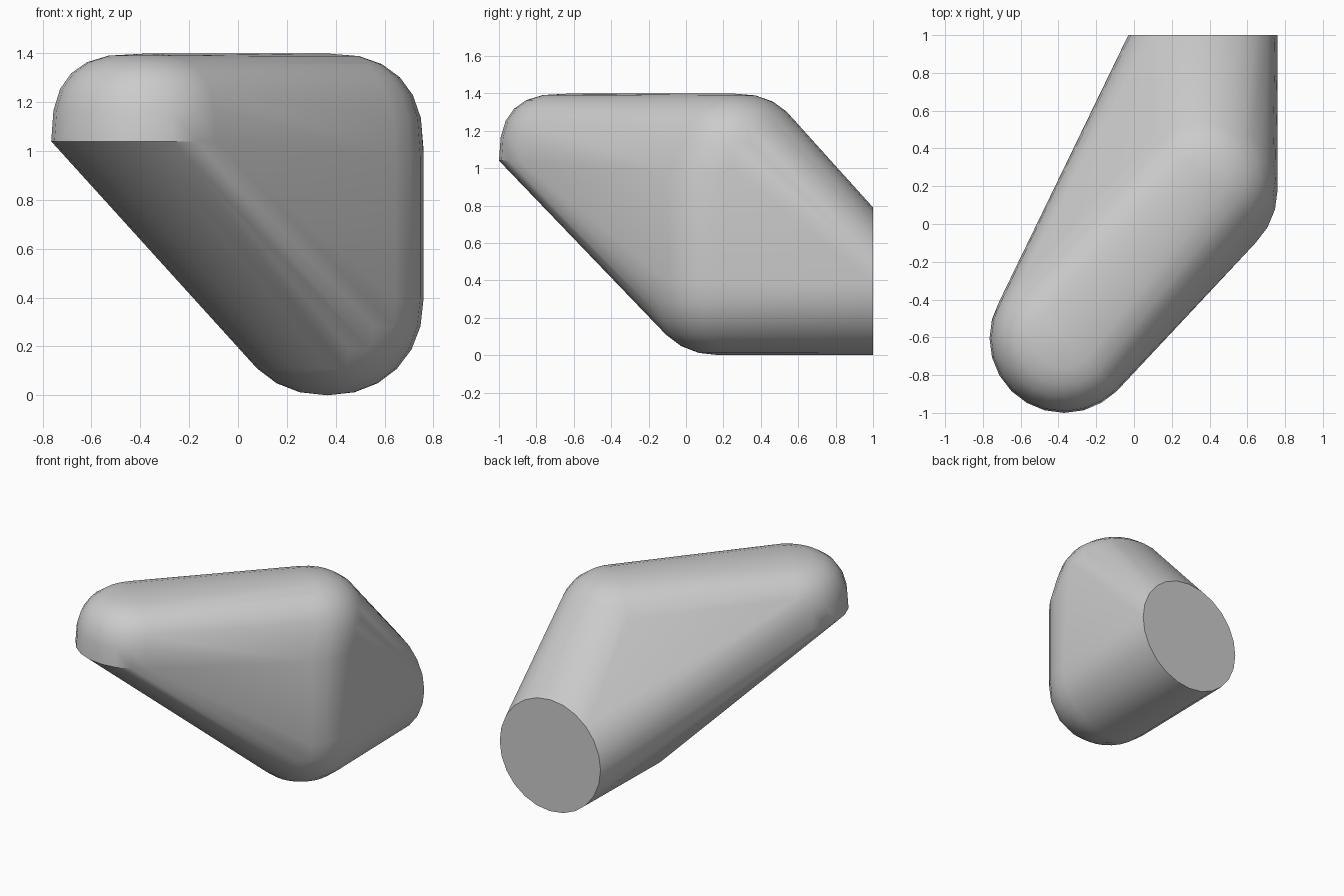
import bpy, bmesh
from math import sin, cos, pi, radians
from mathutils import Vector

if "Cube" in bpy.data.objects:
    bpy.data.objects.remove(bpy.data.objects["Cube"], do_unlink=True)

RADIUS = 0.395
SIDES = 24
STEPS = 6


def ring(center, u, v, radius=RADIUS):
    """Circle of points spanned by the directions u and v."""
    angles = [2 * pi * i / SIDES for i in range(SIDES)]
    return [Vector(center) + radius * (cos(a) * Vector(u) + sin(a) * Vector(v)) for a in angles]


def dome(center, up, power):
    """Half superellipsoid above (up = 1) or below (up = -1) its center."""
    points = []
    for i in range(STEPS):
        a = pi / 2 * i / STEPS
        level = Vector((0, 0, up * RADIUS * sin(a) ** (2 / power)))
        points += ring(Vector(center) + level, (1, 0, 0), (0, 1, 0), RADIUS * cos(a) ** (2 / power))
    points.append(Vector(center) + Vector((0, 0, up * RADIUS)))
    return points


# Open pipe end, lower bend, upper bend and raised spout
points = ring((0.365, 1, 0.395), (1, 0, 0), (0, 0, 1))
points += dome((0.365, 0.18, 0.395), -1, 2.15)
points += ring((0.365, 0.18, 0.98), (1, 0, 0), (0, 1, 0))
points += dome((0.365, 0.24, 1.005), 1, 2.45)
spout = [p for p in dome((-0.37, -0.605, 1.005), 1, 3) if p.z > 1.04]
points += spout + ring((-0.37, -0.605, 1.04), (1, 0, 0), (0, 1, 0))

# Wrap the bends in one convex shell
bm = bmesh.new()
for p in points:
    bm.verts.new(p)
hull = bmesh.ops.convex_hull(bm, input=bm.verts)
loose = {g for g in hull["geom_interior"] + hull["geom_unused"] if isinstance(g, bmesh.types.BMVert)}
bmesh.ops.delete(bm, geom=list(loose), context="VERTS")
bmesh.ops.dissolve_limit(bm, angle_limit=radians(0.5), verts=bm.verts, edges=bm.edges)
bmesh.ops.recalc_face_normals(bm, faces=bm.faces)
mesh = bpy.data.meshes.new("pipe_hull")
bm.to_mesh(mesh)
bm.free()
shell = bpy.data.objects.new("pipe_hull", mesh)
bpy.context.collection.objects.link(shell)

# Plain grey
grey = bpy.data.materials.new("plain_grey")
grey.use_nodes = True
color = (0.6, 0.6, 0.6, 1)
grey.diffuse_color = color
grey.node_tree.nodes["Principled BSDF"].inputs["Base Color"].default_value = color
mesh.materials.append(grey)

bpy.ops.object.select_all(action="DESELECT")
shell.select_set(True)
bpy.context.view_layer.objects.active = shell
bpy.ops.object.shade_smooth_by_angle(angle=radians(32))
